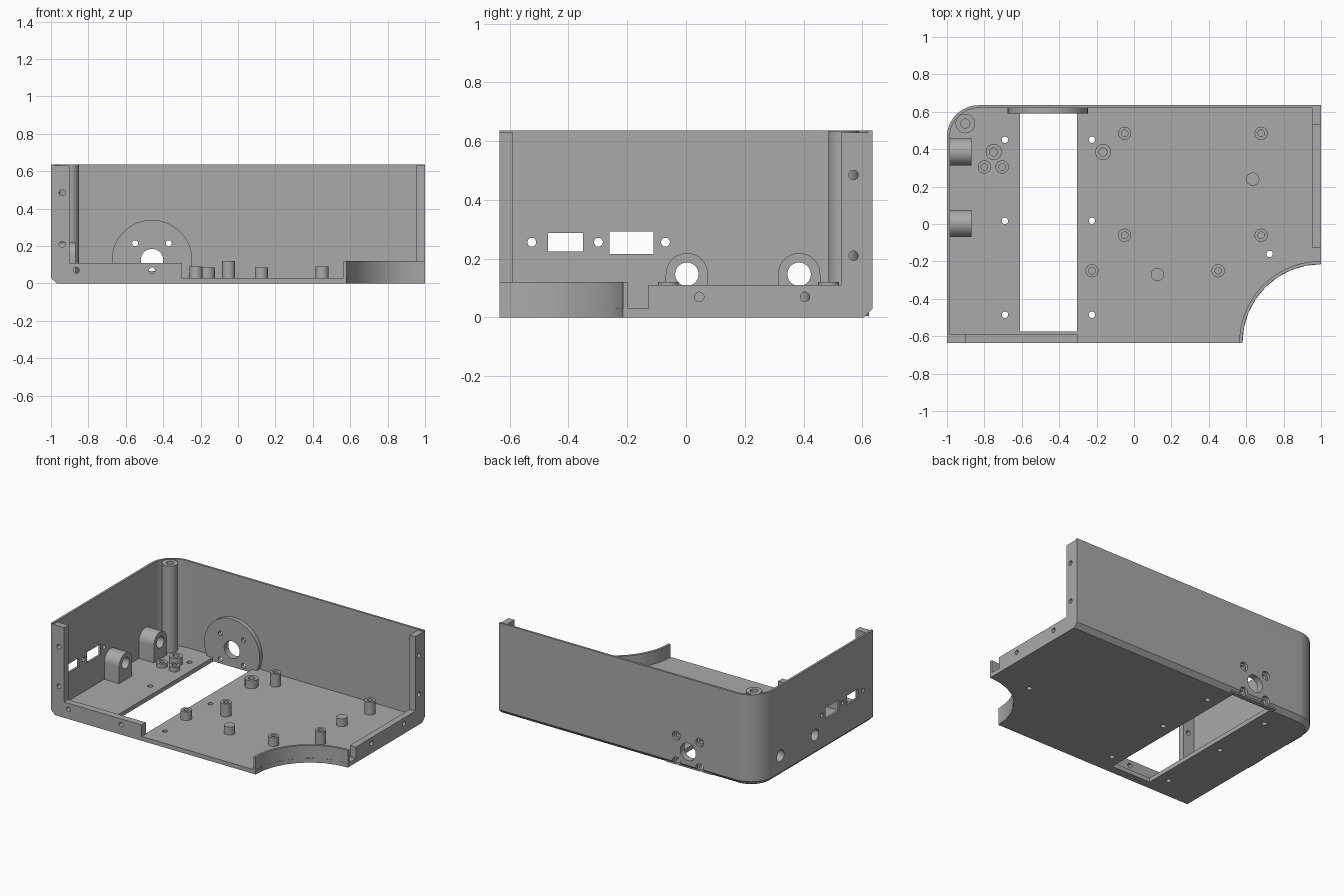
import bpy, bmesh
from math import cos, sin, pi

if "Cube" in bpy.data.objects:
    bpy.data.objects.remove(bpy.data.objects["Cube"])

grey = bpy.data.materials.new("plain_grey")
grey.use_nodes = True
colour = (0.4, 0.4, 0.4, 1)
grey.diffuse_color = colour
grey.node_tree.nodes["Principled BSDF"].inputs["Base Color"].default_value = colour

X0, X1, Y0, Y1, TOP = -1, 1, -0.635, 0.635, 0.637
WALL, FLOOR, CORNER, RAIL = 0.015, 0.03, 0.17, 0.11
parts = []


def loft(name, layers, axis="z"):
    """Solid through a stack of (offset, outline) layers along one axis."""
    place = {"x": lambda a, b, o: (o, a, b),
             "y": lambda a, b, o: (a, o, b),
             "z": lambda a, b, o: (a, b, o)}[axis]
    bm = bmesh.new()
    rings = [[bm.verts.new(place(a, b, o)) for a, b in pts] for o, pts in layers]
    bm.faces.new(rings[0])
    bm.faces.new(rings[-1])
    for low, high in zip(rings, rings[1:]):
        for i in range(len(low)):
            bm.faces.new((low[i - 1], low[i], high[i], high[i - 1]))
    bmesh.ops.recalc_face_normals(bm, faces=bm.faces)
    mesh = bpy.data.meshes.new(name)
    bm.to_mesh(mesh)
    bm.free()
    mesh.materials.append(grey)
    ob = bpy.data.objects.new(name, mesh)
    bpy.context.scene.collection.objects.link(ob)
    return ob


def prism(name, pts, lo, hi, axis="z"):
    ob = loft(name, [(lo, pts), (hi, pts)], axis)
    parts.append(ob)
    return ob


def rect(a0, a1, b0, b1):
    return [(a0, b0), (a1, b0), (a1, b1), (a0, b1)]


def arc(a, b, r, start=0, end=2 * pi, n=32):
    return [(a + r * cos(start + (end - start) * i / n),
             b + r * sin(start + (end - start) * i / n)) for i in range(n + 1)]


def circle(a, b, r):
    return arc(a, b, r)[:-1]


cutters = bpy.data.collections.new("cutters")
bpy.context.scene.collection.children.link(cutters)


def cut(pts, lo, hi, axis):
    ob = loft("cutter", [(lo, pts), (hi, pts)], axis)
    bpy.context.scene.collection.objects.unlink(ob)
    cutters.objects.link(ob)
    ob.hide_render = True


def subtract(ob, **operand):
    mod = ob.modifiers.new("cut", "BOOLEAN")
    mod.operation = "DIFFERENCE"
    mod.solver = "EXACT"
    for key, value in operand.items():
        setattr(mod, key, value)
    bpy.context.view_layer.objects.active = ob
    bpy.ops.object.modifier_apply(modifier=mod.name)


def outline(inset, front=Y0, right=X1):
    curve = arc(X0 + CORNER, Y1 - CORNER, CORNER - inset, pi / 2, pi, 16)
    return [(right, Y1 - inset)] + curve + [(X0 + inset, front), (right, front)]


# Shell: floor, back wall and left wall with a chamfered bottom edge
shell = loft("shell", [(0, outline(FLOOR)), (FLOOR, outline(0)), (TOP, outline(0))])
parts.append(shell)
inside = outline(WALL, Y0 - 0.1, X1 + 0.1)
cavity = loft("cavity", [(FLOOR, inside), (TOP + 0.1, inside)])
subtract(shell, object=cavity)
bpy.data.objects.remove(cavity)
corner = loft("corner_cut", [(-0.1, circle(X1, Y0, 0.42)), (0.3, circle(X1, Y0, 0.42))])
subtract(shell, object=corner)
bpy.data.objects.remove(corner)

# Floor slot is cut from the shell only
slot = loft("slot", [(-0.1, rect(-0.61, -0.305, -0.575, Y1 - WALL)),
                     (0.1, rect(-0.61, -0.305, -0.575, Y1 - WALL))])
subtract(shell, object=slot)
bpy.data.objects.remove(slot)

# L-shaped joining flanges on the two open sides
prism("front_flange", [(X0 + FLOOR, 0), (-0.3, 0), (-0.3, RAIL), (-0.9, RAIL),
                       (-0.9, 0.63), (X0, 0.63), (X0, FLOOR)], Y0, -0.588, "y")
prism("right_flange", [(Y1 - FLOOR, 0), (-0.128, 0), (-0.128, RAIL), (0.53, RAIL),
                       (0.53, 0.63), (Y1, 0.63), (Y1, FLOOR)], 0.955, X1, "x")

# Curved wall around the corner cutout
prism("corner_arc_wall", arc(X1, Y0, 0.42, pi / 2, pi) + arc(X1, Y0, 0.437, pi, pi / 2),
      0, 0.12)

# Round mounting plate on the back wall, with counterbored screw holes
PX, PZ = -0.46, 0.125
plate = [(a, max(b, 0)) for a, b in circle(PX, PZ, 0.215) if b > -0.02]
prism("round_mount", plate, 0.59, Y1 - WALL + 0.002, "y")
cut(circle(PX, PZ, 0.06), 0.55, 0.7, "y")
for sx in (-1, 1):
    for sz in (-1, 1):
        x, z = PX + sx * 0.09, PZ + sz * 0.09
        cut(circle(x, z, 0.016), 0.55, 0.7, "y")
        cut(circle(x, z, 0.03), 0.615, 0.7, "y")

# Arched lugs on the left wall
for y in (0.003, 0.385):
    prism("side_lug", [(y + 0.072, 0.02)] + arc(y, 0.147, 0.072, 0, pi, 20)
          + [(y - 0.072, 0.02)], X0 + 0.005, -0.87, "x")
    cut(circle(y, 0.147, 0.04), -1.1, -0.8, "x")

# Corner post
prism("corner_post", circle(-0.902, 0.537, 0.052), 0.02, TOP - 0.002)
cut(circle(-0.902, 0.537, 0.024), 0.5, 0.7, "z")

# Standoffs: x, y, radius, height; the first group has screw holes
hollow = [(-0.75, 0.385, 0.043, 0.085), (-0.165, 0.385, 0.043, 0.085),
          (-0.8, 0.305, 0.035, 0.06), (-0.705, 0.305, 0.035, 0.06),
          (-0.225, -0.25, 0.035, 0.09), (0.45, -0.25, 0.035, 0.09)]
hollow += [(x, y, 0.035, 0.12) for x in (-0.05, 0.68) for y in (-0.06, 0.485)]
solid = [(0.635, 0.24, 0.035, 0.085), (0.125, -0.27, 0.035, 0.085)]
for x, y, r, top in hollow + solid:
    prism("standoff", circle(x, y, r), 0.02, top)
for x, y, r, top in hollow:
    cut(circle(x, y, r * 0.5), 0.035, 0.2, "z")

# Port openings and screw holes in the left wall
cut(rect(-0.47, -0.35, 0.225, 0.287), -1.1, -0.95, "x")
cut(rect(-0.26, -0.11, 0.216, 0.292), -1.1, -0.95, "x")
for y in (-0.525, -0.298, -0.07):
    cut(circle(y, 0.256, 0.015), -1.1, -0.95, "x")

# Flange screw holes
for x, z in ((-0.94, 0.485), (-0.94, 0.21), (-0.865, 0.07), (-0.46, 0.07)):
    cut(circle(x, z, 0.016), -0.7, -0.55, "y")
for y, z in ((0.57, 0.485), (0.57, 0.21), (0.045, 0.07), (0.405, 0.07)):
    cut(circle(y, z, 0.016), 0.9, 1.1, "x")

# Floor screw holes
floor_holes = [(x, y) for x in (-0.69, -0.225) for y in (-0.485, 0.017, 0.45)]
for x, y in floor_holes + [(0.725, -0.16)]:
    cut(circle(x, y, 0.017), -0.1, 0.1, "z")

# Apply the shared cutters, then shade
for ob in parts:
    subtract(ob, operand_type="COLLECTION", collection=cutters)
for ob in list(cutters.objects):
    bpy.data.objects.remove(ob)
bpy.data.collections.remove(cutters)
bpy.ops.object.select_all(action="DESELECT")
for ob in parts:
    ob.select_set(True)
bpy.context.view_layer.objects.active = shell
bpy.ops.object.shade_smooth_by_angle()
